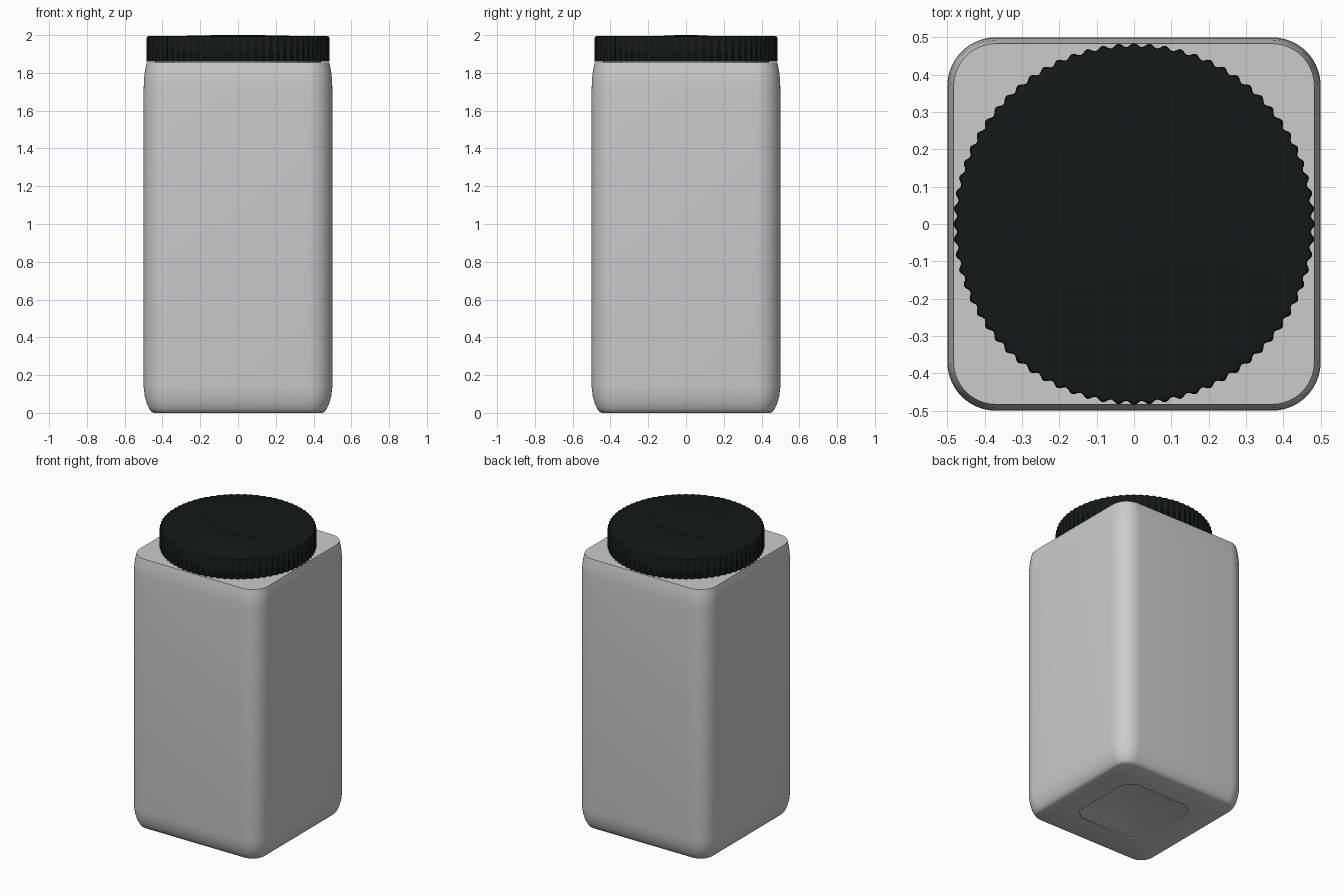
import bpy, bmesh, math

if "Cube" in bpy.data.objects:
    bpy.data.objects.remove(bpy.data.objects["Cube"])


def loft(name, rings, cap_start=True, cap_end=True, angle=40, material=None):
    """Bridge equal-length point rings, bottom to top, into a smooth object."""
    bm = bmesh.new()
    loops = [[bm.verts.new(p) for p in ring] for ring in rings]
    n = len(loops[0])
    for a, b in zip(loops, loops[1:]):
        for i in range(n):
            j = (i + 1) % n
            bm.faces.new((a[i], a[j], b[j], b[i]))
    if cap_start:
        bm.faces.new(loops[0][::-1])
    if cap_end:
        bm.faces.new(loops[-1])
    bmesh.ops.recalc_face_normals(bm, faces=bm.faces)
    mesh = bpy.data.meshes.new(name)
    bm.to_mesh(mesh)
    bm.free()
    obj = bpy.data.objects.new(name, mesh)
    bpy.context.collection.objects.link(obj)
    if material:
        mesh.materials.append(material)
    bpy.ops.object.select_all(action='DESELECT')
    obj.select_set(True)
    bpy.context.view_layer.objects.active = obj
    bpy.ops.object.shade_smooth_by_angle(angle=math.radians(angle))
    return obj


def rounded_square(half, radius, z, steps=12):
    pts = []
    c = half - radius
    for k, (sx, sy) in enumerate([(1, 1), (-1, 1), (-1, -1), (1, -1)]):
        for i in range(steps):
            a = math.pi / 2 * (k + i / (steps - 1))
            pts.append((sx * c + radius * math.cos(a), sy * c + radius * math.sin(a), z))
    return pts


def circle(radius, z, n, ribs=0, depth=0.0):
    pts = []
    for i in range(n):
        a = 2 * math.pi * i / n
        r = radius - depth * (0.5 - 0.5 * math.cos(ribs * a))
        pts.append((r * math.cos(a), r * math.sin(a), z))
    return pts


def matched_circle(radius, z):
    # circle whose points line up with the rounded square's points
    pts = []
    for x, y, _ in rounded_square(0.44, 0.11, 0):
        d = math.hypot(x, y)
        pts.append((x / d * radius, y / d * radius, z))
    return pts


def lens(scale, z, n=24):
    pts = []
    for s in (1, -1):
        for i in range(n):
            t = s * (1 - 2 * i / n)
            pts.append((0.27 * t * scale, s * 0.12 * (1 - t * t) * scale, z))
    return pts


black = bpy.data.materials.new("black_plastic")
black.diffuse_color = (0.008, 0.009, 0.009, 1)
black.use_nodes = True
black.node_tree.nodes["Principled BSDF"].inputs["Base Color"].default_value = black.diffuse_color

# square jar body with a shallow domed recess in the base
profile = [(0, 0.445), (0.006, 0.458), (0.022, 0.470), (0.05, 0.483), (0.09, 0.494),
           (0.14, 0.5), (1.70, 0.5), (1.76, 0.498), (1.81, 0.493), (1.856, 0.483)]
recess = [matched_circle(r, 0.006 + 0.02 * (1 - (r / 0.335) ** 2)) for r in (0.02, 0.12, 0.22, 0.30, 0.334)]
recess.append(matched_circle(0.335, 0))
body_rings = [rounded_square(h, h - 0.37, z) for z, h in profile]
loft("jar_body", recess + body_rings)

# neck hidden inside the lid
loft("jar_neck", [circle(0.44, 1.85, 96), circle(0.44, 1.93, 96)])

# ribbed screw lid
RIBS, N = 72, 432
lid_rings = [circle(0.45, 1.859, N),
             circle(0.485, 1.859, N, RIBS, 0.011),
             circle(0.485, 1.986, N, RIBS, 0.011),
             circle(0.480, 1.993, N, RIBS, 0.008),
             circle(0.460, 1.996, N)]
loft("lid", lid_rings, material=black)

# slightly raised lens-shaped pad on the lid
pad = [lens(1, 1.99), lens(1, 1.9975)]
pad += [lens(s, 2.0 - 0.0025 * s * s) for s in (0.75, 0.5, 0.25, 0.03)]
loft("lid_pad", pad, cap_start=False, material=black)
